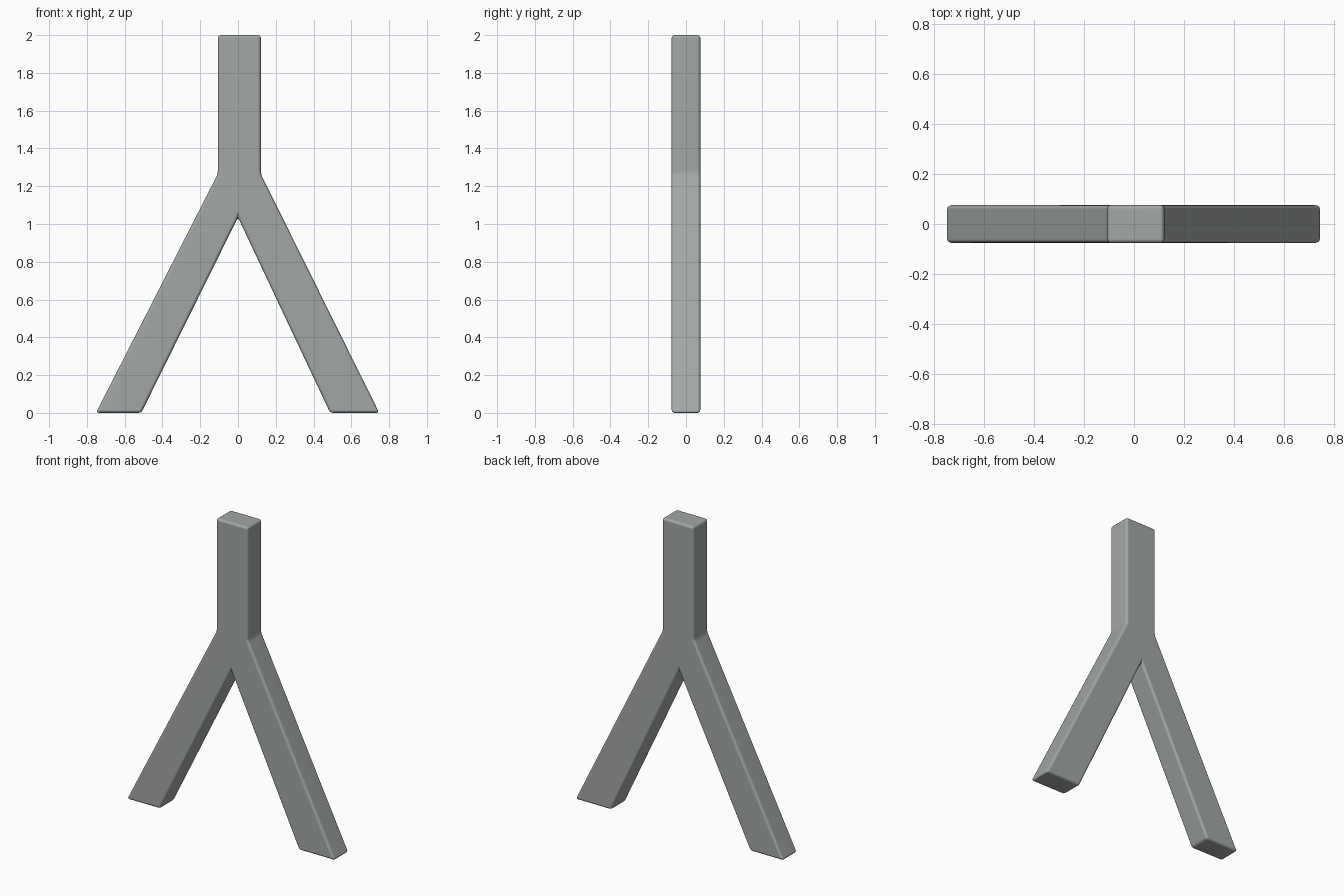
import bpy, bmesh

if "Cube" in bpy.data.objects:
    bpy.data.objects.remove(bpy.data.objects["Cube"])

# Single flat colour
grey = bpy.data.materials.new("weathered grey")
grey.diffuse_color = (0.36, 0.39, 0.38, 1)
grey.use_nodes = True
grey.node_tree.nodes["Principled BSDF"].inputs["Base Color"].default_value = grey.diffuse_color

# Forked outline (x, z): stem on top, two splayed legs
outline = [(-0.107, 2.0), (-0.107, 1.265), (-0.752, 0.0), (-0.512, 0.0),
           (0.0, 1.035), (0.488, 0.0), (0.748, 0.0), (0.121, 1.265), (0.121, 2.0)]
half_depth = 0.076

# Extrude the outline through the depth
bm = bmesh.new()
face = bm.faces.new([bm.verts.new((x, -half_depth, z)) for x, z in outline])
ext = bmesh.ops.extrude_face_region(bm, geom=[face])
moved = [g for g in ext["geom"] if isinstance(g, bmesh.types.BMVert)]
bmesh.ops.translate(bm, verts=moved, vec=(0, 2 * half_depth, 0))
bmesh.ops.recalc_face_normals(bm, faces=bm.faces)

# Soft rounded edges
bmesh.ops.bevel(bm, geom=bm.edges[:], offset=0.016, segments=3, profile=0.5,
                affect='EDGES', clamp_overlap=True)
bmesh.ops.recalc_face_normals(bm, faces=bm.faces)

mesh = bpy.data.meshes.new("forked_post")
bm.to_mesh(mesh)
bm.free()
mesh.materials.append(grey)
post = bpy.data.objects.new("forked_post", mesh)
bpy.context.collection.objects.link(post)

# Smooth bevels with flat main faces
for p in mesh.polygons:
    p.use_smooth = True
mod = post.modifiers.new("flat_faces", 'WEIGHTED_NORMAL')
mod.keep_sharp = True
